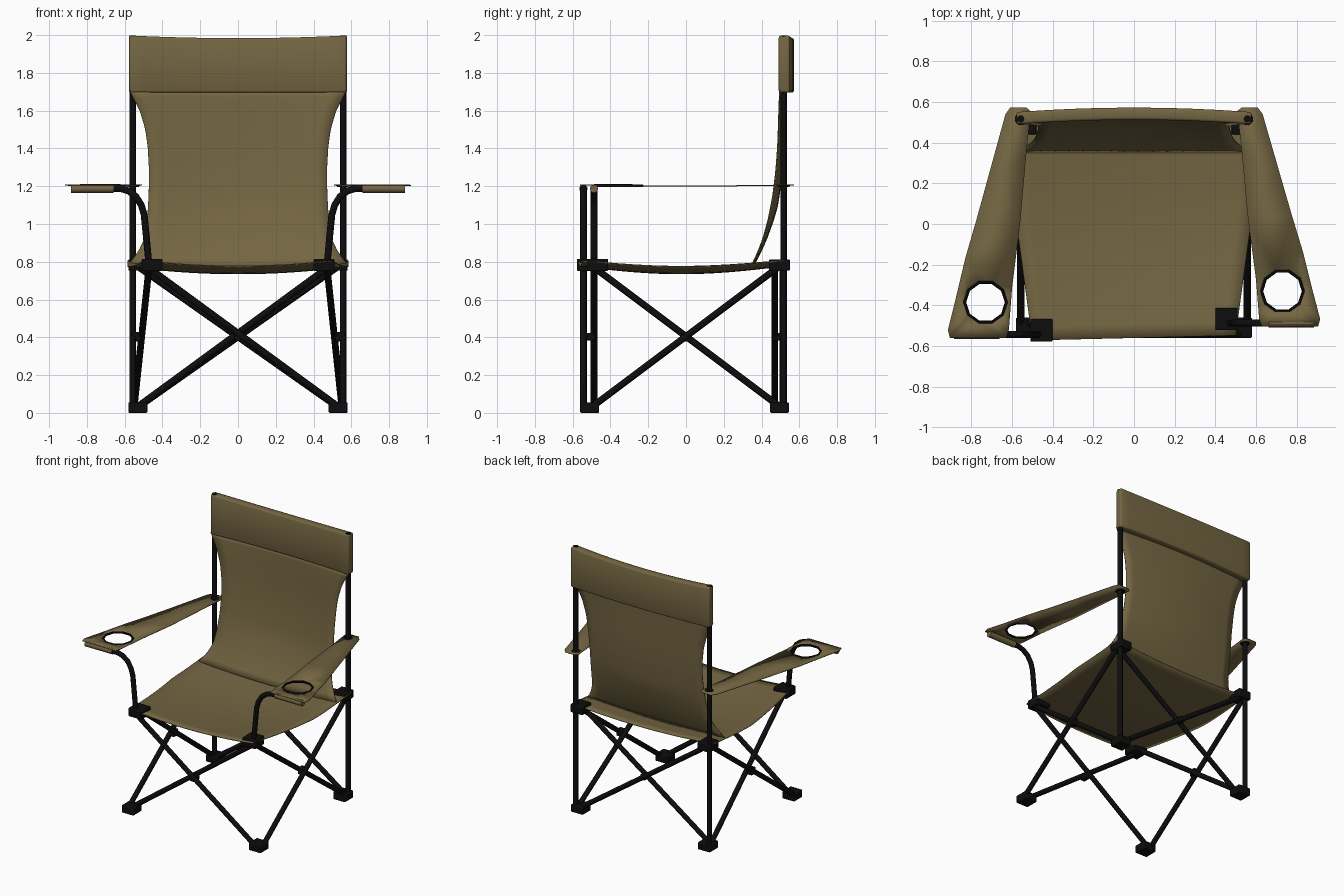
import bpy, bmesh, math
from mathutils import Vector

if "Cube" in bpy.data.objects:
    bpy.data.objects.remove(bpy.data.objects["Cube"], do_unlink=True)


def material(name, color):
    m = bpy.data.materials.new(name)
    m.use_nodes = True
    m.diffuse_color = (*color, 1)
    m.node_tree.nodes["Principled BSDF"].inputs["Base Color"].default_value = (*color, 1)
    return m


TAN = material("olive tan fabric", (0.175, 0.133, 0.055))
BLACK = material("black frame", (0.004, 0.004, 0.004))


def finish(bm, name, mat, thickness=0, bevel=0):
    bmesh.ops.recalc_face_normals(bm, faces=bm.faces)
    me = bpy.data.meshes.new(name)
    bm.to_mesh(me)
    bm.free()
    me.materials.append(mat)
    ob = bpy.data.objects.new(name, me)
    bpy.context.collection.objects.link(ob)
    if thickness:
        s = ob.modifiers.new("thickness", 'SOLIDIFY')
        s.thickness = thickness
        s.offset = 0
    if bevel:
        b = ob.modifiers.new("bevel", 'BEVEL')
        b.width = bevel
        b.segments = 2
    bpy.ops.object.select_all(action='DESELECT')
    ob.select_set(True)
    bpy.context.view_layer.objects.active = ob
    bpy.ops.object.shade_smooth_by_angle(angle=math.radians(40))
    return ob


def sheet(name, f, nu, nv, thickness, bevel=0):
    """Grid surface from f(u, v); u runs -1..1 across, v runs 0..1 along."""
    bm = bmesh.new()
    rows = [[bm.verts.new(f(2 * i / nu - 1, j / nv)) for i in range(nu + 1)]
            for j in range(nv + 1)]
    for a, b in zip(rows, rows[1:]):
        for i in range(nu):
            bm.faces.new((a[i], a[i + 1], b[i + 1], b[i]))
    return finish(bm, name, TAN, thickness, bevel)


def rod(name, points, mat=BLACK, r=0.018, sides=12):
    """Round tube swept along a path that stays roughly in one plane."""
    pts = [Vector(p) for p in points]
    bm = bmesh.new()
    rings = []
    for i, p in enumerate(pts):
        d = (pts[min(i + 1, len(pts) - 1)] - pts[max(i - 1, 0)]).normalized()
        ref = Vector((0, 1, 0)) if abs(d.y) < 0.5 else Vector((1, 0, 0))
        a = d.cross(ref).normalized()
        b = d.cross(a)
        angles = [2 * math.pi * k / sides for k in range(sides)]
        rings.append([bm.verts.new(p + r * (a * math.cos(t) + b * math.sin(t))) for t in angles])
    for lo, hi in zip(rings, rings[1:]):
        for k in range(sides):
            n = (k + 1) % sides
            bm.faces.new((lo[k], lo[n], hi[n], hi[k]))
    bm.faces.new(rings[0])
    bm.faces.new(rings[-1])
    return finish(bm, name, mat)


def block(name, center, size):
    bm = bmesh.new()
    bmesh.ops.create_cube(bm, size=1)
    for v in bm.verts:
        v.co = Vector(center) + Vector([c * s for c, s in zip(v.co, size)])
    return finish(bm, name, BLACK, bevel=0.006)


def ring(name, center, radius, tube, sides):
    bpy.ops.mesh.primitive_torus_add(location=center, major_radius=radius, minor_radius=tube,
                                     major_segments=sides, minor_segments=6)
    bpy.context.object.name = name
    bpy.context.object.data.materials.append(BLACK)


def lerp_table(table, z):
    """Smoothly interpolate the columns of a table keyed by height."""
    for lo, hi in zip(table, table[1:]):
        if z <= hi[0] + 1e-6:
            t = (z - lo[0]) / (hi[0] - lo[0])
            return [a + (b - a) * t for a, b in zip(lo[1:], hi[1:])]
    return table[-1][1:]


# Seat: sagging sling, narrower at the front
def seat(u, v):
    half = 0.50 + 0.085 * min(1, v * 1.7)
    edge = 0.805 - 0.03 * math.sin(math.pi * v)
    sag = 0.028 + 0.010 * math.sin(math.pi * v)
    y = -0.56 + 0.012 * u + 1.07 * v
    return (u * half, y, edge - sag * (1 - u * u))


sheet("seat", seat, 16, 16, 0.006)

# Backrest: waisted sling; rows are height, half width, depth
BACK = [(0.79, 0.575, 0.352), (0.85, 0.53, 0.38), (0.93, 0.492, 0.41), (1.03, 0.48, 0.437),
        (1.15, 0.473, 0.46), (1.27, 0.47, 0.475), (1.4, 0.477, 0.485), (1.5, 0.49, 0.489),
        (1.6, 0.52, 0.492), (1.66, 0.55, 0.494), (1.71, 0.575, 0.497)]


def backrest(u, v):
    z = 0.79 + 0.92 * v
    half, y = lerp_table(BACK, z)
    sag = 0.02 * (1 - u * u) * (1 - v) ** 2
    bow = 0.032 * (1 - u * u) * min(1, v * 3)
    return (u * half, y + bow, z - sag)


sheet("backrest", backrest, 16, 24, 0.006)


# Padded sleeve over the back posts
def sleeve(u, v):
    top = 1.998 - 0.014 * (1 - u * u)
    return (u * 0.577, 0.520 + 0.022 * (1 - u * u), 1.695 + (top - 1.695) * v)


sheet("back_sleeve", sleeve, 16, 1, 0.06, bevel=0.012)

# Armrest outline for the left side: across, along (front row shifts per side)
ARM = [(0.53, 0.573), (0.608, 0.573), (0.632, 0.54), (0.72, 0.22), (0.775, 0.02), (0.83, -0.17),
       (0.875, -0.36), (0.915, -0.52), (0.905, -0.56), (0.63, -0.56), (0.615, -0.52),
       (0.60, -0.32), (0.56, 0.0), (0.53, 0.34), (0.508, 0.555)]


def arm_z(y):
    return 1.201 + 0.018 * y * y


def armrest(side, s, shift, hole):
    bm = bmesh.new()
    outer = [(s * x, y + shift * (0.573 - y) / 1.133) for x, y in ARM]
    inner = [(hole[0] + 0.1 * math.cos(k * math.pi / 5), hole[1] + 0.1 * math.sin(k * math.pi / 5))
             for k in range(10)]
    edges = []
    for loop in (outer, inner):
        vs = [bm.verts.new((x, y, arm_z(y))) for x, y in loop]
        edges += [bm.edges.new((a, b)) for a, b in zip(vs, vs[1:] + vs[:1])]
    bmesh.ops.triangle_fill(bm, edges=edges, use_beauty=True, normal=(0, 0, 1))
    finish(bm, side + "_armrest", TAN, 0.005)
    ring(side + "_cup_ring", (*hole, arm_z(hole[1])), 0.103, 0.008, 10)


# Sides: the two front tubes lie one behind the other where they cross
for side, s, y_tube, shift, hole_y in (("left", 1, -0.487, 0.055, -0.33),
                                       ("right", -1, -0.543, 0.0, -0.385)):
    armrest(side, s, shift, (s * 0.73, hole_y))
    ring(side + "_grommet", (s * 0.555, 0.517, 1.203), 0.026, 0.008, 16)
    rod(side + "_armrest_sleeve", [(s * 0.66, y_tube, 1.187), (s * 0.885, y_tube, 1.187)], TAN, 0.022)

    # Front leg runs from the opposite foot, through the bracket, and bends into the arm
    path = [(-0.535, 0.03), (0.455, 0.755), (0.473, 0.80), (0.485, 0.93), (0.497, 1.05),
            (0.512, 1.10), (0.54, 1.145), (0.58, 1.175), (0.62, 1.187), (0.68, 1.188)]
    rod(side + "_front_leg", [(s * x, y_tube, z) for x, z in path])

    # Back post and rear crossing leg
    rod(side + "_back_post", [(s * 0.557, 0.517, 0.02), (s * 0.557, 0.517, 1.999)])
    y_back = 0.47 if s > 0 else 0.512
    rod(side + "_back_leg", [(s * -0.53, y_back, 0.03), (s * 0.53, y_back, 0.775)])

    # Side crossing legs
    rod(side + "_side_leg_a", [(s * 0.557, -0.5, 0.03), (s * 0.557, 0.5, 0.78)])
    rod(side + "_side_leg_b", [(s * 0.55, 0.5, 0.03), (s * 0.47, -0.5, 0.78)])
    block(side + "_side_pivot", (s * 0.54, 0, 0.403), (0.05, 0.05, 0.05))

    # Feet and upper brackets
    block(side + "_front_foot", (s * 0.53, -0.51, 0.028), (0.1, 0.1, 0.056))
    block(side + "_back_foot", (s * 0.53, 0.495, 0.028), (0.1, 0.1, 0.056))
    block(side + "_front_bracket", (s * 0.455, y_tube + 0.02, 0.783), (0.11, 0.11, 0.064))
    block(side + "_back_bracket", (s * 0.53, 0.495, 0.783), (0.1, 0.11, 0.06))

block("front_pivot", (0, -0.515, 0.403), (0.04, 0.07, 0.04))
block("back_pivot", (0, 0.49, 0.403), (0.04, 0.06, 0.04))
